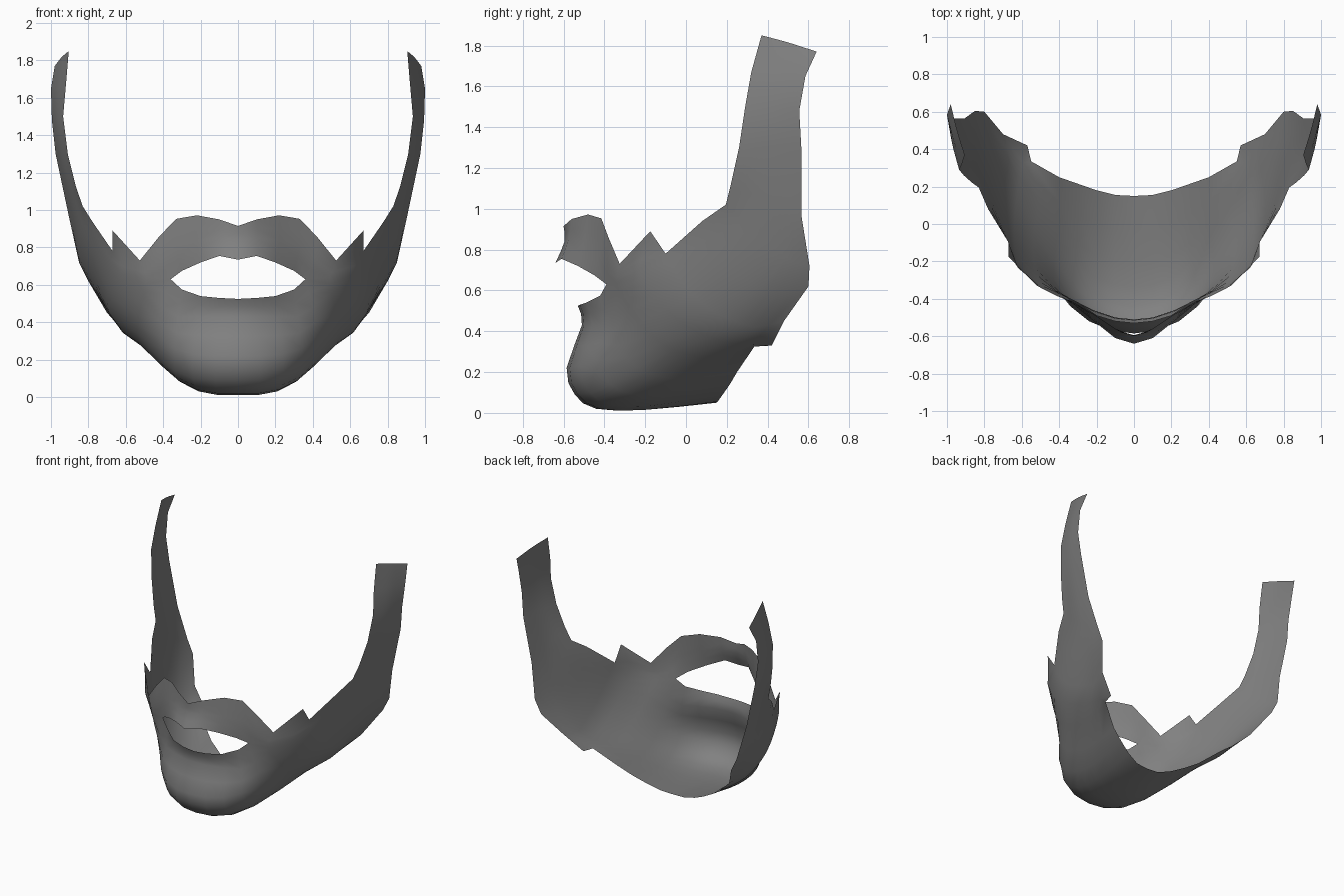
import bpy, bmesh
from mathutils import Vector

hair = bpy.data.materials.new("hair_grey")
hair.diffuse_color = (0.22, 0.22, 0.22, 1)

# Moustache sections: top edge -> mouth edge, from the middle outwards
moustache = [
    [(0, -.60, .915), (0, -.595, .84), (0, -.64, .735)],
    [(.10, -.56, .95), (.10, -.575, .85), (.10, -.61, .755)],
    [(.22, -.48, .972), (.22, -.50, .84), (.20, -.53, .72)],
    [(.33, -.415, .953), (.33, -.42, .81), (.30, -.45, .675)],
    [(.42, -.38, .86), (.41, -.385, .74), (.36, -.39, .63)],
    [(.525, -.325, .73), (.51, -.335, .69), (.49, -.34, .64)],
    [(.67, -.175, .89), (.64, -.205, .80), (.62, -.235, .70)],
    [(.67, -.10, .78)] * 3,
]

# Chin sections: lip edge -> neck edge
chin = [
    [(0, -.53, .525), (0, -.51, .43), (0, -.585, .22), (0, -.545, .09),
     (0, -.44, .02), (0, -.2, .015), (0, .15, .05)],
    [(.1, -.52, .53), (.1, -.50, .43), (.12, -.57, .22), (.12, -.53, .09),
     (.11, -.42, .02), (.1, -.2, .015), (.1, .155, .055)],
    [(.2, -.49, .54), (.22, -.46, .43), (.24, -.52, .23), (.24, -.47, .10),
     (.22, -.37, .04), (.2, -.17, .035), (.2, .18, .09)],
    [(.3, -.42, .575), (.32, -.41, .43), (.34, -.44, .26), (.34, -.37, .14),
     (.32, -.26, .09), (.3, -.10, .085), (.3, .215, .14)],
    [(.36, -.39, .63), (.40, -.37, .48), (.43, -.33, .33), (.43, -.24, .22),
     (.42, -.13, .18), (.4, 0, .165), (.4, .25, .20)],
]

# Cheek sections: upper edge -> jaw edge
cheek = [
    [(.49, -.34, .64), (.50, -.31, .56), (.53, -.23, .44), (.54, -.12, .34),
     (.53, 0, .29), (.51, .13, .27), (.55, .335, .325)],
    [(.62, -.235, .70), (.63, -.19, .62), (.64, -.10, .51), (.64, 0, .43),
     (.63, .12, .37), (.61, .24, .34), (.57, .42, .33)],
    [(.67, -.10, .78), (.69, -.05, .69), (.70, .03, .58), (.70, .13, .50),
     (.69, .24, .45), (.67, .34, .42), (.70, .48, .45)],
    [(.78, .08, .94), (.77, .11, .85), (.77, .18, .75), (.77, .27, .67),
     (.77, .36, .61), (.77, .45, .58), (.80, .60, .62)],
    [(.83, .195, 1.02), (.83, .25, .97), (.84, .32, .90), (.85, .40, .84),
     (.85, .46, .79), (.85, .53, .74), (.85, .605, .72)],
]

# Sideburn sections: front edge -> back edge
sideburn = [
    [(.865, .22, 1.12), (.89, .40, 1.04), (.905, .565, .97)],
    [(.91, .26, 1.30), (.95, .41, 1.30), (.975, .565, 1.30)],
    [(.935, .29, 1.50), (.97, .42, 1.49), (.995, .555, 1.48)],
    [(.92, .32, 1.67), (.965, .45, 1.66), (1.0, .585, 1.65)],
    [(.905, .37, 1.85), (.945, .50, 1.815), (.98, .64, 1.77)],
]


def smooth_section(points, steps):
    """Catmull-Rom curve through the points, cut into equal steps."""
    p = [Vector(q) for q in points]
    p = [2 * p[0] - p[1]] + p + [2 * p[-1] - p[-2]]
    out = []
    for s in range(steps + 1):
        t = s / steps * (len(points) - 1)
        i = min(int(t), len(points) - 2)
        t -= i
        a, b, c, d = p[i:i + 4]
        out.append(0.5 * (2 * b + (c - a) * t + (2 * a - 5 * b + 4 * c - d) * t * t
                          + (3 * b - a - 3 * c + d) * t ** 3))
    return out


def loft(bm, sections, steps):
    cols = [[bm.verts.new(v) for v in smooth_section(s, steps)] for s in sections]
    for l, r in zip(cols, cols[1:]):
        for i in range(steps):
            bm.faces.new((l[i], l[i + 1], r[i + 1], r[i]))


bm = bmesh.new()
loft(bm, moustache, 4)
loft(bm, chin + cheek + sideburn, 12)
bmesh.ops.remove_doubles(bm, verts=bm.verts, dist=0.001)
bmesh.ops.dissolve_degenerate(bm, edges=bm.edges, dist=0.0005)
mesh = bpy.data.meshes.new("beard")
bm.to_mesh(mesh)
bm.free()
mesh.materials.append(hair)
for f in mesh.polygons:
    f.use_smooth = True
beard = bpy.data.objects.new("beard", mesh)
bpy.context.collection.objects.link(beard)

# Other half
mirror = beard.modifiers.new("mirror", 'MIRROR')
mirror.use_clip = True
mirror.merge_threshold = 0.001
